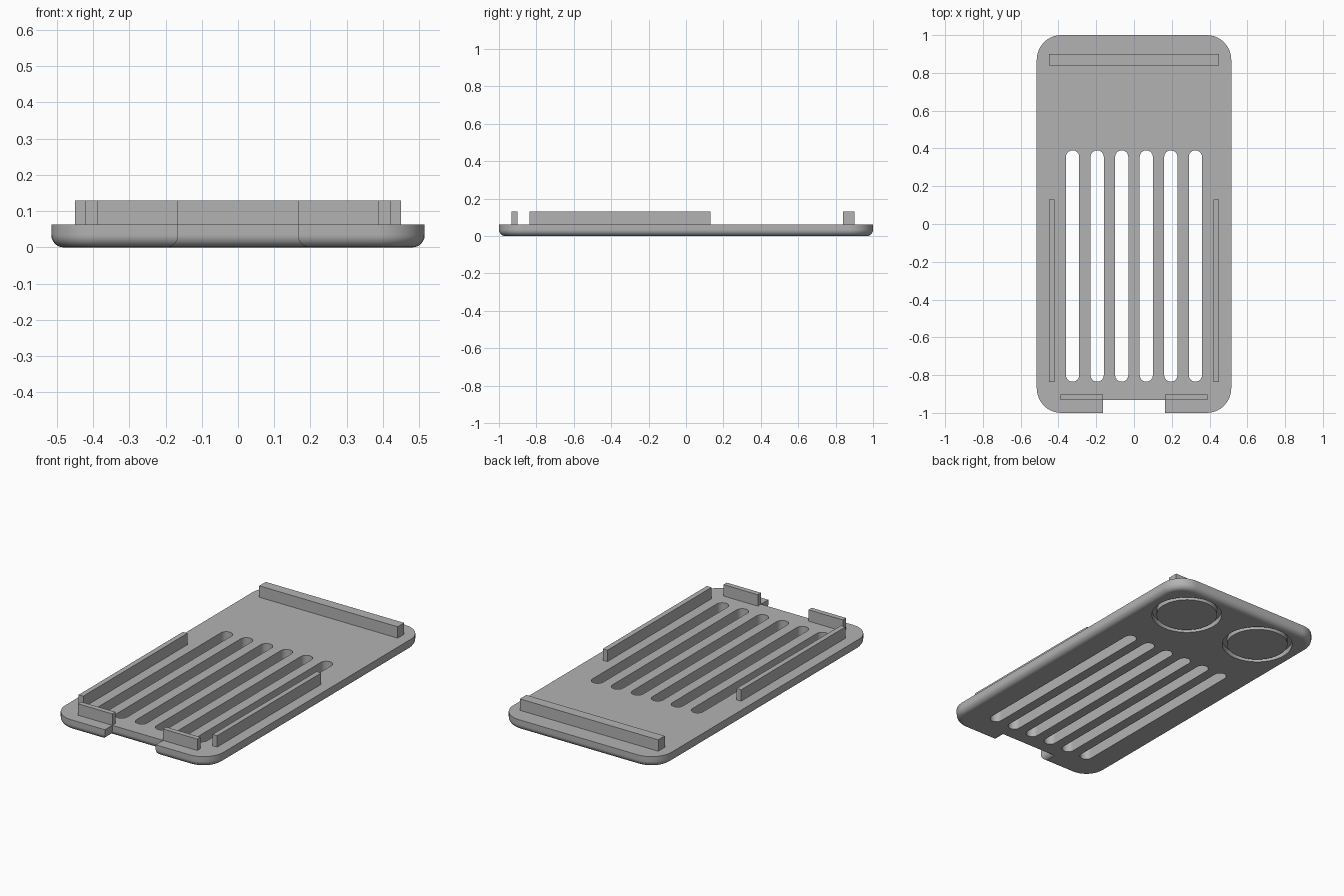
import bpy, bmesh, math
from mathutils import Vector

cube = bpy.data.objects.get("Cube")
if cube:
    bpy.data.objects.remove(cube, do_unlink=True)

HALF_W, HALF_L, THICK, TOP = 0.515, 1.0, 0.063, 0.13
CORNER, FILLET = 0.13, 0.036

grey = bpy.data.materials.new("plain grey")
grey.use_nodes = True
grey.diffuse_color = (0.45, 0.45, 0.45, 1)
grey.node_tree.nodes["Principled BSDF"].inputs["Base Color"].default_value = (0.45, 0.45, 0.45, 1)


def make_object(name, bm):
    bmesh.ops.recalc_face_normals(bm, faces=bm.faces)
    mesh = bpy.data.meshes.new(name)
    bm.to_mesh(mesh)
    bm.free()
    mesh.materials.append(grey)
    obj = bpy.data.objects.new(name, mesh)
    bpy.context.collection.objects.link(obj)
    return obj


def arc(cx, cy, r, start, sweep, n):
    angles = [math.radians(start + sweep * i / n) for i in range(n + 1)]
    return [(cx + r * math.cos(a), cy + r * math.sin(a)) for a in angles]


def prism(bm, outline, z0, z1):
    face = bm.faces.new([bm.verts.new((x, y, z0)) for x, y in outline])
    top = bmesh.ops.extrude_face_region(bm, geom=[face], use_keep_orig=True)["geom"]
    verts = [v for v in top if isinstance(v, bmesh.types.BMVert)]
    bmesh.ops.translate(bm, verts=verts, vec=(0, 0, z1 - z0))


def box(name, x0, x1, y0, y1):
    bm = bmesh.new()
    prism(bm, [(x0, y0), (x1, y0), (x1, y1), (x0, y1)], THICK - 0.004, TOP)
    return make_object(name, bm)


# Plate with rounded corners, a front notch and a filleted underside
cx, cy = HALF_W - CORNER, HALF_L - CORNER
outline = [(-0.165, -0.932), (0.165, -0.932), (0.165, -HALF_L)][1:]
outline += arc(cx, -cy, CORNER, -90, 90, 10) + arc(cx, cy, CORNER, 0, 90, 10)
outline += arc(-cx, cy, CORNER, 90, 90, 10) + arc(-cx, -cy, CORNER, 180, 90, 10)
outline += [(-0.165, -HALF_L), (-0.165, -0.932)]
bm = bmesh.new()
prism(bm, outline, 0, THICK)
bottom = [e for e in bm.edges if all(v.co.z < 0.001 for v in e.verts)]
bmesh.ops.bevel(bm, geom=bottom, offset=FILLET, segments=6, profile=0.5,
                affect='EDGES', clamp_overlap=True)
plate = make_object("base_plate", bm)

# Cutter: six long slots and two round grooves in the underside
bm = bmesh.new()
for i in range(6):
    x = -0.325 + 0.13 * i
    slot = arc(x, 0.355, 0.035, 0, 180, 12) + arc(x, -0.80, 0.035, 180, 180, 12)
    prism(bm, slot, -0.1, 0.2)
for side in (-1, 1):
    centre = Vector((0.255 * side, 0.76, 0))
    section = [(0.168, -0.02), (0.194, -0.02), (0.194, 0.03), (0.168, 0.03)]
    verts = [bm.verts.new(centre + Vector((r, 0, z))) for r, z in section]
    edges = [bm.edges.new((verts[i], verts[(i + 1) % 4])) for i in range(4)]
    bmesh.ops.spin(bm, geom=verts + edges, cent=centre, axis=(0, 0, 1),
                   angle=math.tau, steps=48, use_merge=True)
cutter = make_object("slot_cutter", bm)
cutter.hide_render = True

bpy.context.view_layer.objects.active = plate
plate.select_set(True)
cut = plate.modifiers.new("slots", 'BOOLEAN')
cut.operation, cut.solver, cut.object = 'DIFFERENCE', 'EXACT', cutter
bpy.ops.object.modifier_apply(modifier=cut.name)
bpy.data.objects.remove(cutter, do_unlink=True)
bpy.ops.object.shade_smooth_by_angle(angle=math.radians(30))
plate.modifiers.new("flat_normals", 'WEIGHTED_NORMAL').keep_sharp = True

# Raised bars on the top face
box("back_bar", -0.45, 0.45, 0.84, 0.90)
for side, label in ((1, "left"), (-1, "right")):
    rail = sorted((0.42 * side, 0.45 * side))
    clip = sorted((0.165 * side, 0.388 * side))
    box(label + "_rail", *rail, -0.837, 0.13)
    box(label + "_front_clip", *clip, -0.932, -0.902)
